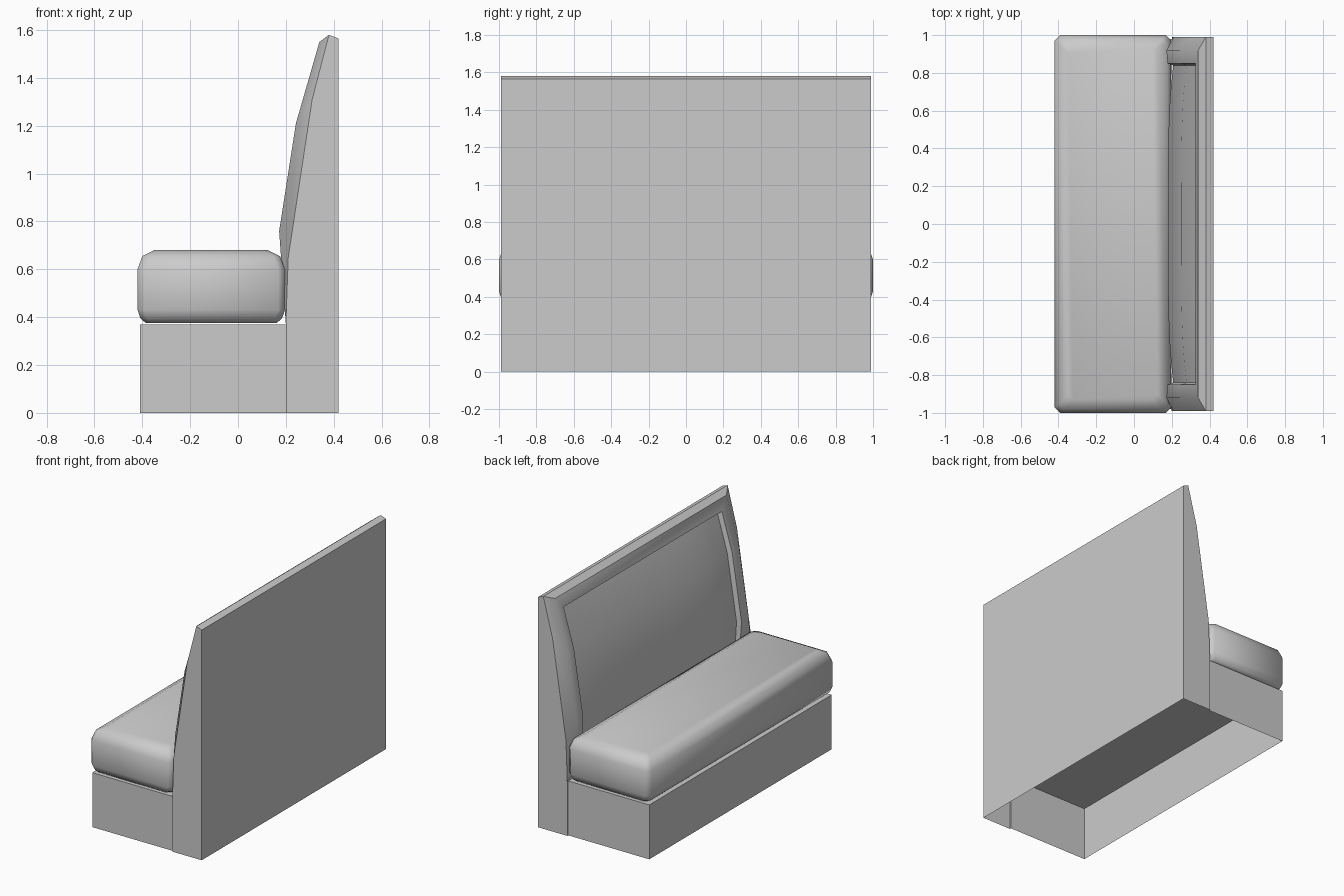
import bpy, bmesh, math

cube = bpy.data.objects.get("Cube")
if cube:
    bpy.data.objects.remove(cube, do_unlink=True)

grey = bpy.data.materials.new("plain grey")
grey.use_nodes = True
grey.diffuse_color = (0.6, 0.6, 0.6, 1)
grey.node_tree.nodes["Principled BSDF"].inputs["Base Color"].default_value = (0.6, 0.6, 0.6, 1)


def finish(name, bm, angle=None):
    """Turn a bmesh into a named, shaded object."""
    bmesh.ops.remove_doubles(bm, verts=bm.verts, dist=0.0005)
    bmesh.ops.recalc_face_normals(bm, faces=bm.faces)
    mesh = bpy.data.meshes.new(name)
    bm.to_mesh(mesh)
    bm.free()
    mesh.materials.append(grey)
    obj = bpy.data.objects.new(name, mesh)
    bpy.context.collection.objects.link(obj)
    if angle:
        bpy.ops.object.select_all(action='DESELECT')
        obj.select_set(True)
        bpy.context.view_layer.objects.active = obj
        bpy.ops.object.shade_smooth_by_angle(angle=math.radians(angle))
    return obj


def bridge(bm, a, b, closed=False):
    """Quads between two equally long lists of points."""
    va, vb = [bm.verts.new(p) for p in a], [bm.verts.new(p) for p in b]
    for i in range(len(a) if closed else len(a) - 1):
        j = (i + 1) % len(a)
        bm.faces.new((va[i], va[j], vb[j], vb[i]))


def face(bm, points):
    bm.faces.new([bm.verts.new(p) for p in points])


# Seat base: hollow plinth, open below and towards the back
bm = bmesh.new()
outline = [(0.2, -0.98), (-0.41, -0.98), (-0.41, 0.98), (0.2, 0.98)]
top = [(x, y, 0.37) for x, y in outline]
bridge(bm, [(x, y, 0) for x, y in outline], top)
face(bm, top)
finish("seat_base", bm)


# Seat cushion: stacked chamfered rectangles
def cushion_ring(z, inset):
    hx, hy, c = 0.308 - inset, 1.0 - inset, 0.028
    corners = [(hx, hy - c), (hx - c, hy), (c - hx, hy), (-hx, hy - c),
               (-hx, c - hy), (c - hx, -hy), (hx - c, -hy), (hx, c - hy)]
    return [(x - 0.112, y, z) for x, y in corners]


bm = bmesh.new()
rings = [cushion_ring(z, i) for z, i in
         ((0.375, 0.035), (0.395, 0.012), (0.43, 0), (0.6, 0), (0.655, 0.02), (0.68, 0.07))]
for low, high in zip(rings, rings[1:]):
    bridge(bm, low, high, closed=True)
face(bm, rings[0])
face(bm, rings[-1])
finish("seat_cushion", bm, 44)

# Front profiles of the backrest as (x, z), bottom to top
edge = [(0.2, 0.37), (0.21, 0.65), (0.31, 1.31), (0.38, 1.58)]
ridge = [(0.2, 0.4), (0.172, 0.76), (0.242, 1.21), (0.34, 1.55)]
inner = [(0.2, 0.4), (0.178, 0.76), (0.248, 1.21), (0.325, 1.47)]
recess = [(x + 0.03, z - 0.005) for x, z in inner]


def arch(profile, half):
    """Path up one side, across the top and down the other side."""
    right = [(x, -half, z) for x, z in profile]
    left = [(x, half, z) for x, z in reversed(profile)]
    return right + left


# Backrest shell: sides, rear and top, open below
bm = bmesh.new()
W = 0.99
for s in (-W, W):
    face(bm, [(0.2, s, 0)] + [(x, s, z) for x, z in edge] + [(0.42, s, 1.565), (0.42, s, 0)])
    t = s * 0.98 / W
    face(bm, [(0.2, s, 0), (0.2, t, 0), (0.2, t, 0.37), (0.2, s, 0.37)])
bridge(bm, [(x, -W, z) for x, z in ((0.38, 1.58), (0.42, 1.565), (0.42, 0))],
       [(x, W, z) for x, z in ((0.38, 1.58), (0.42, 1.565), (0.42, 0))])
finish("backrest_shell", bm)

# Padded frame: mitred slope, face and inner lip
bm = bmesh.new()
paths = [arch(edge, W), arch(ridge, 0.92), arch(inner, 0.85), arch(recess, 0.84)]
for a, b in zip(paths, paths[1:]):
    bridge(bm, a, b)
finish("backrest_frame", bm, 35)

# Recessed panel with a soft bulge
bm = bmesh.new()
columns = []
N = 16
for k in range(N + 1):
    u = -1 + 2 * k / N
    puff = 0.028 * (1 - u ** 4)
    columns.append([(x - puff * (0 if i == len(recess) - 1 else 1), 0.84 * u, z)
                    for i, (x, z) in enumerate(recess)])
for a, b in zip(columns, columns[1:]):
    bridge(bm, a, b)
panel = finish("backrest_panel", bm, 40)
# Panel and frame are open sheets: face them forwards
for name in ("backrest_panel", "backrest_frame", "seat_base"):
    mesh = bpy.data.objects[name].data
    if sum(p.normal.x * p.area for p in mesh.polygons) > 0:
        mesh.flip_normals()
